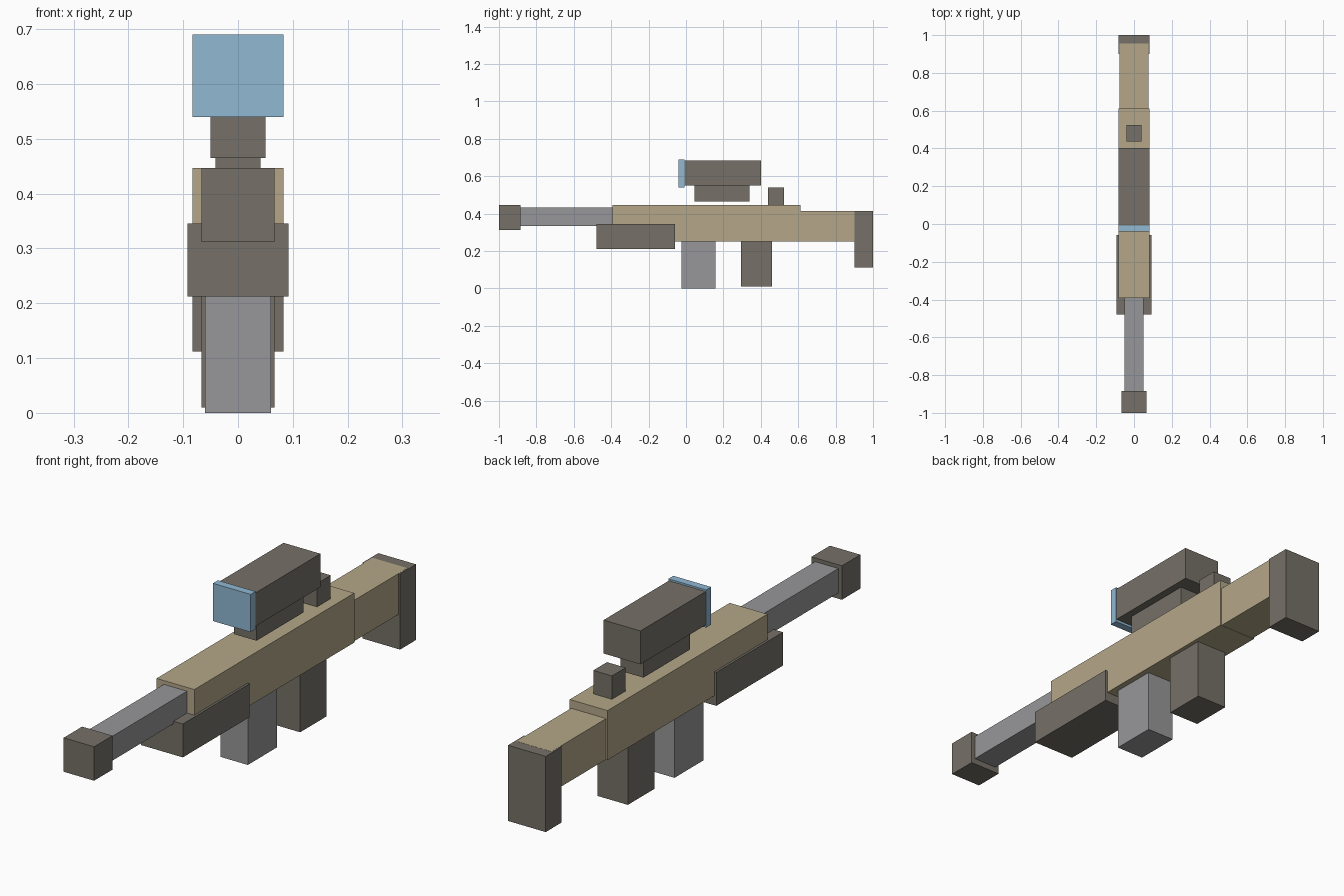
import bpy

if "Cube" in bpy.data.objects:
    bpy.data.objects.remove(bpy.data.objects["Cube"])


def material(name, rgb):
    m = bpy.data.materials.new(name)
    m.diffuse_color = (*rgb, 1)
    m.use_nodes = True
    m.node_tree.nodes["Principled BSDF"].inputs["Base Color"].default_value = m.diffuse_color
    return m


TAN = material("tan", (0.46, 0.39, 0.25))
DARK = material("dark", (0.18, 0.165, 0.14))
STEEL = material("steel", (0.31, 0.31, 0.32))
GLASS = material("glass", (0.28, 0.48, 0.65))


def box(name, half_width, y, z, mat):
    """Box centred on x = 0, spanning the given y and z ranges."""
    bpy.ops.mesh.primitive_cube_add(
        size=1, location=(0, (y[0] + y[1]) / 2, (z[0] + z[1]) / 2))
    ob = bpy.context.object
    ob.name = name
    ob.scale = (2 * half_width, y[1] - y[0], z[1] - z[0])
    bpy.ops.object.transform_apply(location=False, rotation=False, scale=True)
    ob.data.materials.append(mat)


# Main body and stock
box("receiver", 0.083, (-0.393, 0.612), (0.25, 0.447), TAN)
box("stock", 0.077, (0.60, 0.955), (0.251, 0.4135), TAN)
box("butt_pad", 0.083, (0.90, 1.0), (0.112, 0.413), DARK)

# Barrel, muzzle and handguard
box("barrel", 0.051, (-0.90, -0.38), (0.335, 0.432), STEEL)
box("muzzle", 0.067, (-1.0, -0.884), (0.312, 0.447), DARK)
box("handguard", 0.092, (-0.478, -0.059), (0.212, 0.345), DARK)

# Magazine and grip
box("magazine", 0.06, (-0.024, 0.158), (0.0, 0.26), STEEL)
box("grip", 0.067, (0.295, 0.461), (0.01, 0.26), DARK)

# Sights
box("scope_mount", 0.05, (0.045, 0.339), (0.465, 0.555), DARK)
box("scope_body", 0.081, (-0.008, 0.402), (0.55, 0.683), DARK)
box("scope_lens", 0.083, (-0.039, -0.008), (0.54, 0.69), GLASS)
box("rear_sight", 0.041, (0.438, 0.524), (0.44, 0.54), DARK)
